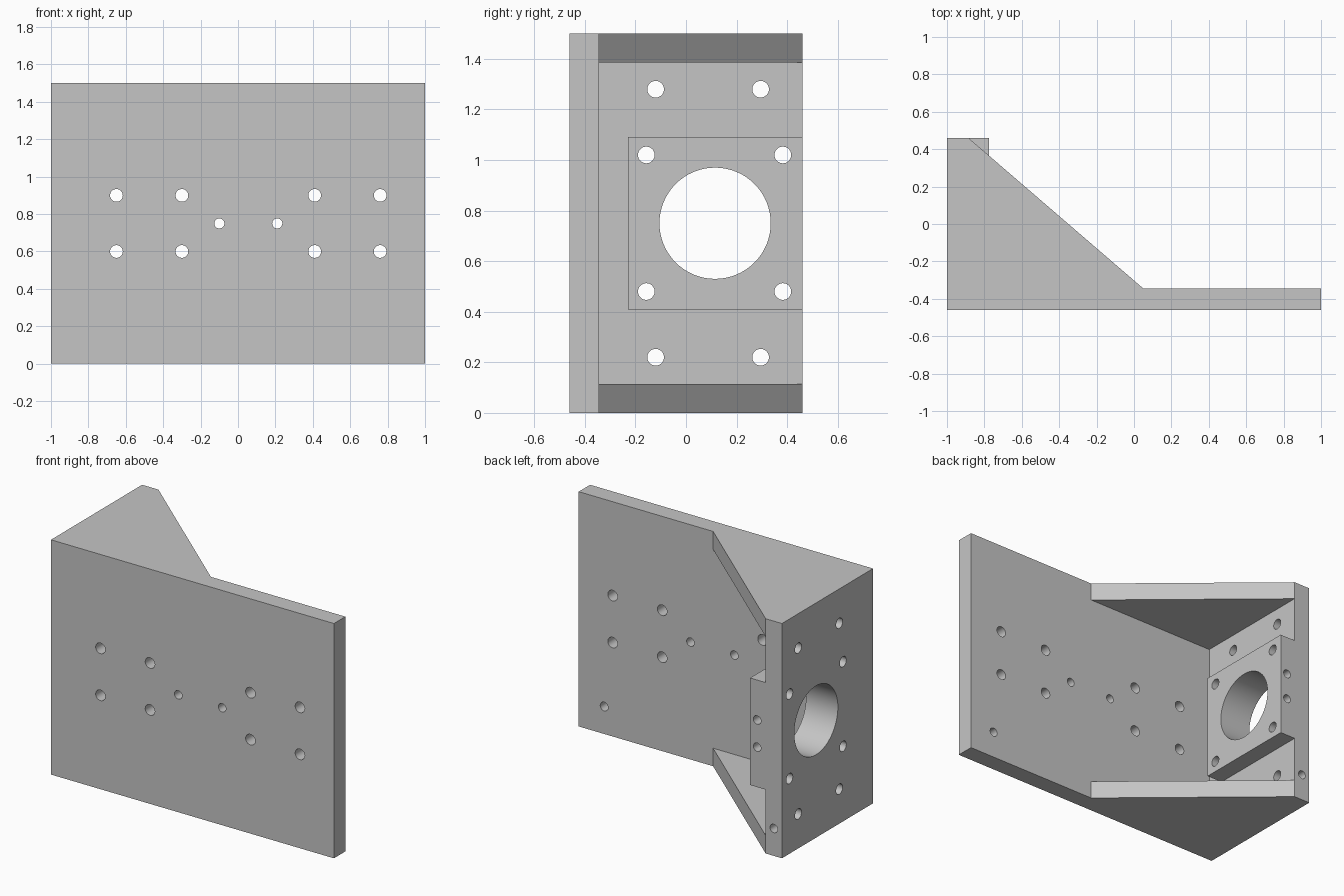
import bpy, bmesh
from math import pi
from mathutils import Matrix, Vector

if "Cube" in bpy.data.objects:
    bpy.data.objects.remove(bpy.data.objects["Cube"])

grey = bpy.data.materials.new("plain_grey")
grey.use_nodes = True
GREY = (0.56, 0.56, 0.56, 1)
grey.diffuse_color = GREY
grey.node_tree.nodes["Principled BSDF"].inputs["Base Color"].default_value = GREY

H, BACK, FRONT, LEFT = 1.5, 0.46, -0.46, -1.0
PLATE = 0.115                      # wall thickness
INNER_X, INNER_Y = LEFT + PLATE, FRONT + PLATE


def make_object(name, bm):
    bmesh.ops.recalc_face_normals(bm, faces=bm.faces)
    mesh = bpy.data.meshes.new(name)
    bm.to_mesh(mesh)
    bm.free()
    mesh.materials.append(grey)
    obj = bpy.data.objects.new(name, mesh)
    bpy.context.collection.objects.link(obj)
    return obj


def prism(name, outline, z0, z1):
    bm = bmesh.new()
    face = bm.faces.new([bm.verts.new((x, y, z0)) for x, y in outline])
    top = bmesh.ops.extrude_face_region(bm, geom=[face])["geom"]
    bmesh.ops.translate(bm, vec=(0, 0, z1 - z0),
                        verts=[v for v in top if isinstance(v, bmesh.types.BMVert)])
    return make_object(name, bm)


def box(name, x0, x1, y0, y1, z0, z1):
    return prism(name, [(x0, y0), (x1, y0), (x1, y1), (x0, y1)], z0, z1)


def add_bore(bm, center, radius, length, axis, sides=32):
    turn = Matrix.Rotation(pi / 2, 4, "Y" if axis == "X" else "X")
    bmesh.ops.create_cone(bm, cap_ends=True, segments=sides, radius1=radius,
                          radius2=radius, depth=length,
                          matrix=Matrix.Translation(Vector(center)) @ turn)


def combine(target, tool, operation):
    mod = target.modifiers.new(operation.lower(), "BOOLEAN")
    mod.operation, mod.object, mod.solver = operation, tool, "EXACT"
    bpy.context.view_layer.objects.active = target
    bpy.ops.object.modifier_apply(modifier=mod.name)
    bpy.data.objects.remove(tool)


# Angle bracket: solid outline, hollowed between the two gussets
bracket = prism("angle_bracket", [(LEFT, FRONT), (1, FRONT), (1, INNER_Y), (0.05, INNER_Y),
                                  (INNER_X, BACK), (LEFT, BACK)], 0, H)
combine(bracket, box("pocket", INNER_X, 1.2, INNER_Y, 0.7, PLATE, H - PLATE), "DIFFERENCE")

# Square mounting pad on the inside of the side plate
combine(bracket, box("motor_pad", -0.95, -0.775, -0.23, BACK, 0.408, 1.092), "UNION")

# Through holes in the front plate
bores = bmesh.new()
for x in (-0.65, -0.30, 0.41, 0.76):
    for z in (0.6, 0.9):
        add_bore(bores, (x, -0.4, z), 0.034, 0.3, "Y")
for x in (-0.10, 0.21):
    add_bore(bores, (x, -0.4, 0.75), 0.027, 0.3, "Y")

# Shaft opening and screw holes in the side plate
add_bore(bores, (-0.9, 0.115, 0.75), 0.22, 0.5, "X", 64)
for y, offset in ((-0.12, 0.53), (0.295, 0.53), (-0.157, 0.27), (0.383, 0.27)):
    for side in (-1, 1):
        add_bore(bores, (-0.9, y, 0.75 + side * offset), 0.033, 0.5, "X")

# Blind holes in the rear faces
add_bore(bores, (0.82, INNER_Y, 0.175), 0.028, 0.14, "Y")
add_bore(bores, (-0.943, BACK, 0.175), 0.027, 0.2, "Y")
for z in (0.663, 0.837):
    add_bore(bores, (-0.825, BACK, z), 0.027, 0.12, "Y")
combine(bracket, make_object("bores", bores), "DIFFERENCE")

# Smooth bores, sharp plate edges
bpy.ops.object.select_all(action="DESELECT")
bracket.select_set(True)
bpy.context.view_layer.objects.active = bracket
bpy.ops.object.shade_smooth_by_angle(angle=pi / 6)
